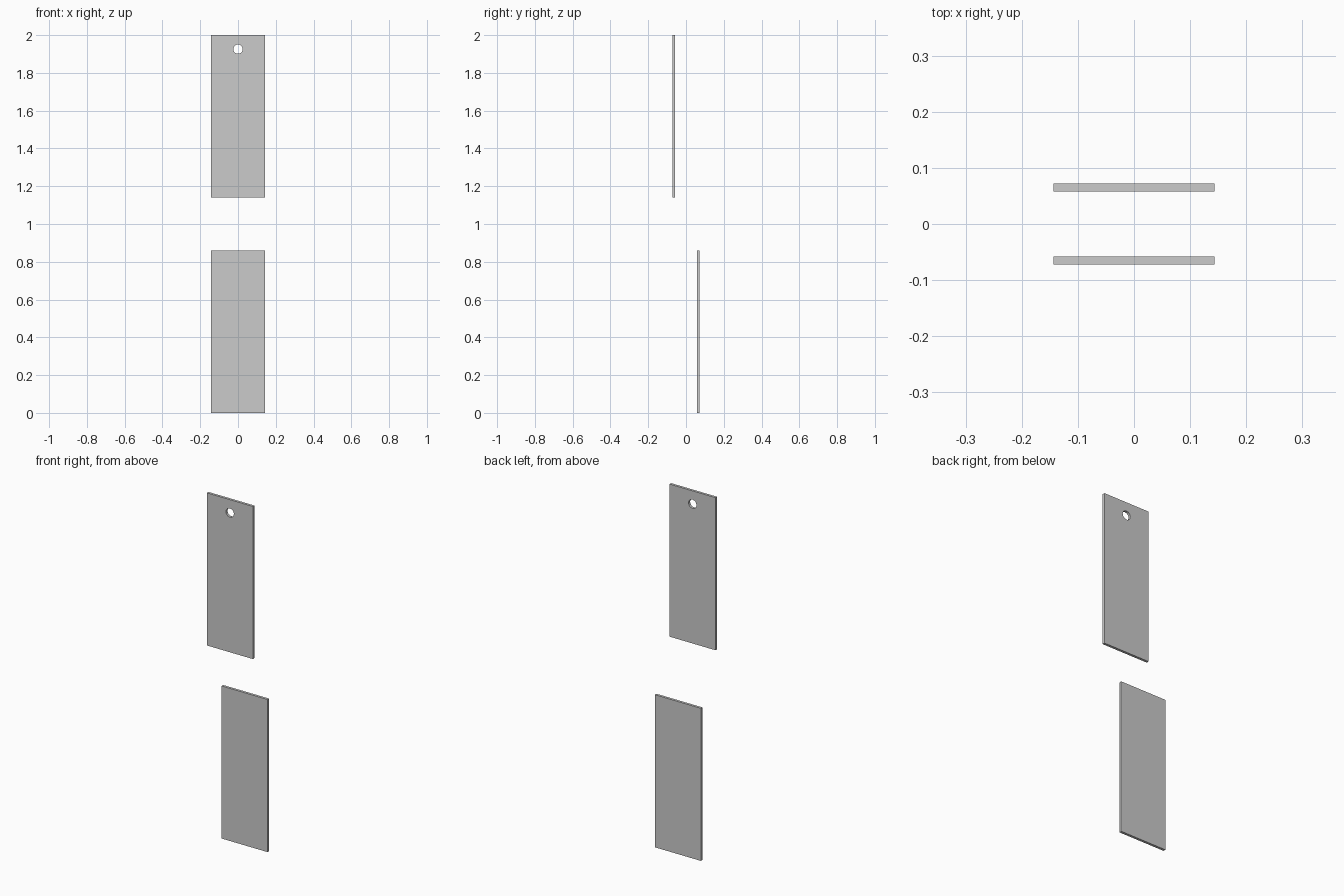
import bpy
from math import pi

if "Cube" in bpy.data.objects:
    bpy.data.objects.remove(bpy.data.objects["Cube"])

WIDTH, HEIGHT, THICK = 0.287, 0.861, 0.0143
OFFSET = 0.0651  # plate centre distance from the middle plane


def add_plate(name, y, z):
    bpy.ops.mesh.primitive_cube_add(size=1, location=(0, y, z))
    plate = bpy.context.object
    plate.name = name
    plate.scale = (WIDTH, THICK, HEIGHT)
    bpy.ops.object.transform_apply(location=False, rotation=False, scale=True)
    return plate


# Two thin plates, staggered in height and depth
lower_plate = add_plate("lower_plate", OFFSET, HEIGHT / 2)
upper_plate = add_plate("upper_plate", -OFFSET, 2 - HEIGHT / 2)

# Round hanging hole near the top of the upper plate
bpy.ops.mesh.primitive_cylinder_add(vertices=32, radius=0.0245, depth=0.1,
                                    location=(0, -OFFSET, 1.926),
                                    rotation=(pi / 2, 0, 0))
cutter = bpy.context.object
cutter.name = "hole_cutter"
cutter.hide_render = True

hole = upper_plate.modifiers.new("hole", 'BOOLEAN')
hole.operation = 'DIFFERENCE'
hole.solver = 'EXACT'
hole.object = cutter
bpy.ops.object.select_all(action='DESELECT')
upper_plate.select_set(True)
bpy.context.view_layer.objects.active = upper_plate
bpy.ops.object.modifier_apply(modifier=hole.name)
bpy.data.objects.remove(cutter)

# Smooth hole wall, sharp plate edges
bpy.ops.object.shade_smooth_by_angle(angle=pi / 6)
